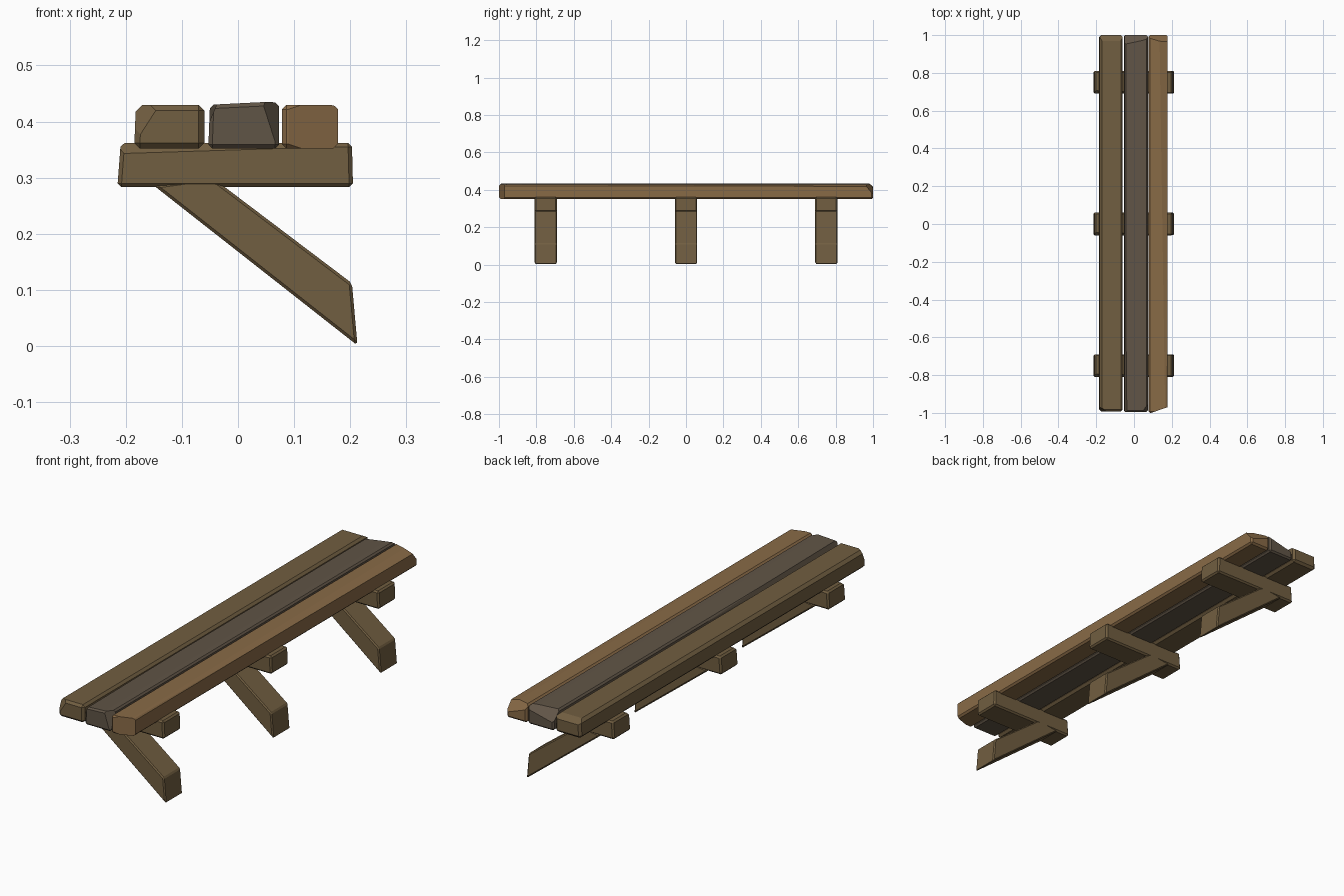
import bpy, bmesh
from mathutils import Vector

if "Cube" in bpy.data.objects:
    bpy.data.objects.remove(bpy.data.objects["Cube"])


def material(name, rgb):
    m = bpy.data.materials.new(name)
    m.diffuse_color = (*rgb, 1)
    m.use_nodes = True
    m.node_tree.nodes["Principled BSDF"].inputs["Base Color"].default_value = m.diffuse_color
    return m


dark = material("dark_wood", (0.165, 0.112, 0.052))
grey = material("grey_wood", (0.118, 0.090, 0.062))
warm = material("warm_wood", (0.250, 0.145, 0.062))


def timber(name, profile, y0, y1, bevel, mat, chips=()):
    """Extrude an x-z profile along y, bevel every edge, slice off hewn chips."""
    bm = bmesh.new()
    front = [bm.verts.new((x, y0, z)) for x, z in profile]
    back = [bm.verts.new((x, y1, z)) for x, z in profile]
    n = len(profile)
    bm.faces.new(front)
    bm.faces.new(back[::-1])
    for i in range(n):
        j = (i + 1) % n
        bm.faces.new((front[j], front[i], back[i], back[j]))
    bmesh.ops.recalc_face_normals(bm, faces=bm.faces)
    bmesh.ops.bevel(bm, geom=bm.edges[:], offset=bevel, segments=1,
                    profile=0.5, affect='EDGES')
    # each chip is a plane through three points; the far side from the middle goes
    mid = Vector((sum(p[0] for p in profile) / n, (y0 + y1) / 2,
                  sum(p[1] for p in profile) / n))
    for a, b, c in chips:
        a, b, c = Vector(a), Vector(b), Vector(c)
        no = (b - a).cross(c - a).normalized()
        if no.dot(mid - a) > 0:
            no = -no
        bmesh.ops.bisect_plane(bm, geom=bm.verts[:] + bm.edges[:] + bm.faces[:],
                               plane_co=a, plane_no=no, clear_outer=True)
        rim = [e for e in bm.edges if e.is_boundary]
        if rim:
            bmesh.ops.holes_fill(bm, edges=rim, sides=0)
    bmesh.ops.recalc_face_normals(bm, faces=bm.faces)
    me = bpy.data.meshes.new(name)
    bm.to_mesh(me)
    bm.free()
    me.materials.append(mat)
    ob = bpy.data.objects.new(name, me)
    bpy.context.collection.objects.link(ob)


# seat planks
timber("left_plank",
       [(-0.185, 0.352), (-0.060, 0.352), (-0.060, 0.430), (-0.182, 0.430)],
       -0.992, 1.0, 0.010, dark,
       [((-0.185, 0, 0.415), (-0.170, 0, 0.43), (-0.170, 1, 0.43)),
        ((-0.18, 1.0, 0.412), (-0.06, 1.0, 0.412), (-0.12, 0.970, 0.43)),
        ((-0.185, -0.965, 0.43), (-0.14, -0.992, 0.43), (-0.185, -0.992, 0.36))])
timber("middle_plank",
       [(-0.053, 0.352), (0.073, 0.352), (0.073, 0.434), (0.050, 0.435), (-0.050, 0.430)],
       -0.995, 1.0, 0.007, grey,
       [((0.045, -0.995, 0.43), (0.070, -0.995, 0.352), (0.073, -0.96, 0.42)),
        ((-0.050, 0.950, 0.431), (0.070, 0.980, 0.434), (0.0, 1.0, 0.400)),
        ((-0.053, -0.995, 0.395), (-0.038, -0.995, 0.43), (-0.050, 0.2, 0.43))])
timber("right_plank",
       [(0.078, 0.352), (0.178, 0.352), (0.178, 0.430), (0.078, 0.430)],
       -1.0, 1.0, 0.008, warm,
       [((0.178, 0.955, 0.43), (0.178, 1.0, 0.375), (0.078, 0.985, 0.43)),
        ((0.135, 1.0, 0.43), (0.178, 1.0, 0.418), (0.165, -1.0, 0.43)),
        ((0.09, -1.0, 0.43), (0.178, -0.97, 0.43), (0.09, -1.0, 0.352))])

# three identical supports: cross beam and slanted brace
for label, y in (("front", -0.75), ("centre", 0.0), ("back", 0.75)):
    f, b = y - 0.06, y + 0.06
    timber(label + "_cross_beam",
           [(-0.215, 0.283), (0.205, 0.283), (0.203, 0.362), (-0.209, 0.362)],
           f, b, 0.007, dark,
           [((-0.21, f, 0.343), (0.20, f, 0.356), (-0.21, f + 0.016, 0.362))])
    timber(label + "_brace",
           [(-0.150, 0.286), (0.213, 0.001), (0.203, 0.112), (-0.035, 0.292), (-0.060, 0.298)],
           f + 0.001, b, 0.005, dark)
